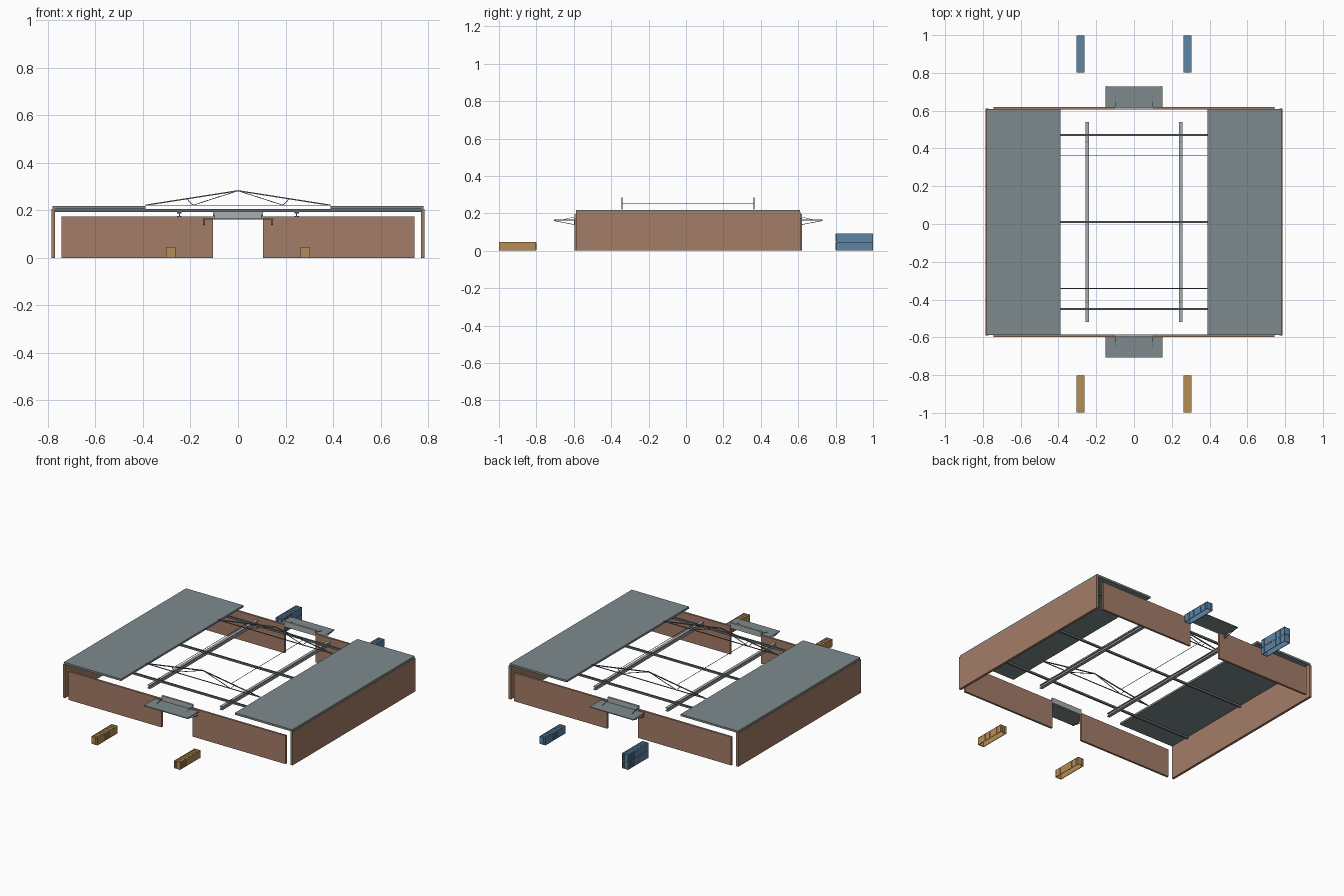
import bpy
import bmesh
from mathutils import Vector, Matrix

cube = bpy.data.objects.get("Cube")
if cube:
    bpy.data.objects.remove(cube, do_unlink=True)

CY = 0.011  # building centre in y


def material(name, rgb):
    m = bpy.data.materials.new(name)
    m.use_nodes = True
    colour = (*rgb, 1)
    m.diffuse_color = colour
    m.node_tree.nodes["Principled BSDF"].inputs["Base Color"].default_value = colour
    return m


BRICK = material("brick brown", (0.37, 0.205, 0.14))
ROOF = material("roof grey", (0.21, 0.255, 0.265))
STEEL = material("dark steel", (0.13, 0.15, 0.16))
PALE = material("pale steel", (0.39, 0.42, 0.43))
YELLOW = material("ochre yellow", (0.46, 0.27, 0.09))
BLUE = material("container blue", (0.11, 0.23, 0.37))


def build(name, mat, boxes=(), bars=()):
    """One object from boxes (lo, hi corners) and square bars (start, end, width)."""
    bm = bmesh.new()
    for lo, hi in boxes:
        lo, hi = Vector(lo), Vector(hi)
        size = [abs(v) for v in hi - lo]
        mx = Matrix.Translation((lo + hi) / 2) @ Matrix.Diagonal((*size, 1))
        bmesh.ops.create_cube(bm, size=1, matrix=mx)
    for a, b, w in bars:
        a, b = Vector(a), Vector(b)
        d = b - a
        mx = (Matrix.Translation((a + b) / 2) @ d.to_track_quat("Z", "Y").to_matrix().to_4x4()
              @ Matrix.Diagonal((w, w, d.length, 1)))
        bmesh.ops.create_cube(bm, size=1, matrix=mx)
    me = bpy.data.meshes.new(name)
    bm.to_mesh(me)
    bm.free()
    me.materials.append(mat)
    ob = bpy.data.objects.new(name, me)
    bpy.context.collection.objects.link(ob)
    return ob


# Side walls, roof slabs and crane girders, mirrored left and right
for side, s in (("left", 1), ("right", -1)):
    build(f"{side}_side_wall", BRICK,
          [((s * 0.771, CY - 0.6, 0), (s * 0.786, CY + 0.6, 0.207))])
    build(f"{side}_roof_slab", ROOF,
          [((s * 0.39, CY - 0.598, 0.207), (s * 0.782, CY + 0.598, 0.219))])
    x = s * 0.247
    build(f"{side}_crane_girder", PALE, [
        ((x - 0.009, CY - 0.53, 0.19), (x + 0.009, CY + 0.53, 0.194)),
        ((x - 0.002, CY - 0.53, 0.176), (x + 0.002, CY + 0.53, 0.19)),
        ((x - 0.009, CY - 0.53, 0.172), (x + 0.009, CY + 0.53, 0.176))])
    build(f"{side}_girder_clamps", YELLOW, [
        ((x - 0.009, CY + t * 0.425 - 0.004, 0.188), (x + 0.009, CY + t * 0.425 + 0.004, 0.196))
        for t in (-1, 1)])
    build(f"{side}_purlin", STEEL,
          bars=[((s * 0.193, CY - 0.353, 0.254), (s * 0.193, CY + 0.353, 0.254), 0.002)])

# End walls, lintels and canopies
for end, t in (("front", -1), ("back", 1)):
    outer, inner = CY + t * 0.608, CY + t * 0.595
    for side, s in (("left", 1), ("right", -1)):
        build(f"{end}_{side}_wall", BRICK,
              [((s * 0.106, inner, 0), (s * 0.743, outer, 0.175))])
    build(f"{end}_lintel", PALE, [((-0.105, inner, 0.163), (0.105, outer, 0.196))])
    tip = CY + t * 0.718
    build(f"{end}_canopy", ROOF, [((-0.15, outer, 0.162), (0.15, tip, 0.167))])
    struts = []
    for s in (-1, 1):
        x = s * 0.143
        struts += [((x, outer, 0.14), (x, tip, 0.161), 0.003),
                   ((x, outer, 0.14), (x, outer, 0.163), 0.004),
                   ((s * 0.1, outer, 0.18), (s * 0.1, CY + t * 0.67, 0.166), 0.002)]
    build(f"{end}_canopy_struts", STEEL, bars=struts)

# Cross beams between the side walls
for i, off in enumerate((-0.46, 0, 0.46)):
    y = CY + off
    build(f"cross_beam_{i + 1}", STEEL, [((-0.772, y - 0.005, 0.194), (0.772, y + 0.005, 0.206))])

# Roof trusses
for end, t in (("front", -1), ("back", 1)):
    y = CY + t * 0.353
    bars = [((-0.39, y, 0.222), (0.39, y, 0.222), 0.004)]
    for s in (-1, 1):
        foot = (s * 0.19, y, 0.222)
        bars += [((s * 0.39, y, 0.222), (0, y, 0.283), 0.005),
                 (foot, (0, y, 0.283), 0.003),
                 (foot, (s * 0.215, y, 0.249), 0.003)]
    build(f"{end}_truss", STEEL, bars=bars)


def container(name, mat, x, y, z):
    """Open-bottomed shipping container with a frame, ribs and door rods."""
    w, l, h = 0.0205, 0.1, 0.046
    k = 0.0035
    boxes = [((x - w + k, y - l + k, z + h - 0.005), (x + w - k, y + l - k, z + h - 0.002))]
    for s in (-1, 1):
        boxes.append(((x + s * (w - 0.003), y - l + k, z), (x + s * (w - 0.001), y + l - k, z + h - 0.002)))
        boxes.append(((x - w + k, y + s * (l - 0.004), z), (x + w - k, y + s * (l - 0.002), z + h - 0.002)))
        # frame rails and corner posts
        for zz in (z, z + h - k):
            boxes.append(((x + s * (w - k), y - l + k, zz), (x + s * w, y + l - k, zz + k)))
            boxes.append(((x - w, y + s * (l - k), zz), (x + w, y + s * (l - 0.001), zz + k)))
        for t in (-1, 1):
            boxes.append(((x + s * (w - k), y + t * (l - k), z), (x + s * w, y + t * (l - 0.001), z + h)))
            # door rods
            boxes.append(((x + s * 0.006, y + t * (l - 0.002), z + 0.003),
                          (x + s * 0.009, y + t * l, z + h - 0.003)))
        # side ribs
        for i in range(-4, 5):
            ry = y + i * 0.02
            boxes.append(((x + s * (w - 0.002), ry - 0.003, z + k), (x + s * w, ry + 0.003, z + h - k)))
    # roof ribs
    for i in range(-4, 5):
        ry = y + i * 0.02
        boxes.append(((x - w + k, ry - 0.003, z + h - 0.003), (x + w - k, ry + 0.003, z + h)))
    build(name, mat, boxes)


container("front_left_container", YELLOW, 0.283, -0.9, 0)
container("front_right_container", YELLOW, -0.283, -0.9, 0)
container("back_left_container", BLUE, 0.283, 0.9, 0)
container("back_right_container_lower", BLUE, -0.283, 0.9, 0)
container("back_right_container_upper", BLUE, -0.283, 0.9, 0.047)
